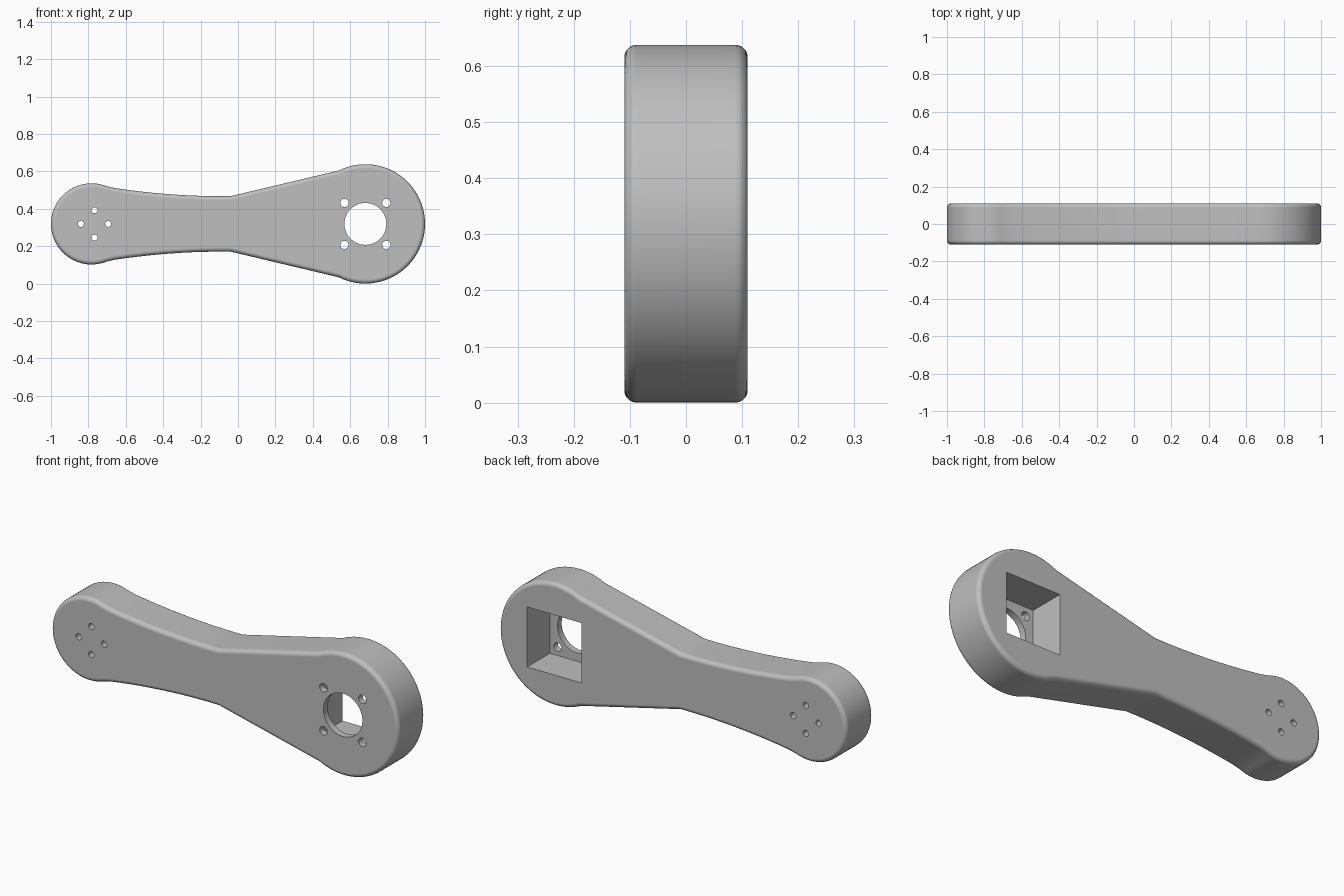
import bpy, bmesh, math
from mathutils import Matrix, Vector

cube = bpy.data.objects.get("Cube")
if cube:
    bpy.data.objects.remove(cube, do_unlink=True)

MID_Z = 0.319              # height of the arm's centre line
HALF = 0.11                # half thickness
BIG_X, BIG_R = 0.681, 0.319
SMALL_X, SMALL_R = -0.783, 0.217
HOLE_X = -0.767            # centre of the four small screw holes

grey = bpy.data.materials.new("satin grey")
grey.use_nodes = True
colour = (0.52, 0.52, 0.52, 1)
grey.diffuse_color = colour
grey.node_tree.nodes["Principled BSDF"].inputs["Base Color"].default_value = colour


def make_object(name, bm):
    bmesh.ops.recalc_face_normals(bm, faces=bm.faces)
    mesh = bpy.data.meshes.new(name)
    bm.to_mesh(mesh)
    bm.free()
    mesh.materials.append(grey)
    obj = bpy.data.objects.new(name, mesh)
    bpy.context.collection.objects.link(obj)
    return obj


def arc(cx, r, start, end, steps):
    return [(cx + r * math.cos(start + (end - start) * i / steps),
             r * math.sin(start + (end - start) * i / steps))
            for i in range(steps + 1)]


# Upper half of the outline, from the big end to the small end
big_join = math.acos(-0.143 / BIG_R)
small_join = math.acos(0.08 / SMALL_R)
upper = arc(BIG_X, BIG_R, 0, big_join, 28)
for i in range(13):
    x = -0.04 - 0.62 * i / 12
    upper.append((x, 0.148 + 0.05 * ((x + 0.08) / 0.62) ** 2))
upper += arc(SMALL_X, SMALL_R, small_join, math.pi, 24)
outline = upper + [(x, -h) for x, h in reversed(upper[1:-1])]

# Arm body: extruded outline with rounded rims
bm = bmesh.new()
front = bm.faces.new([bm.verts.new((x, -HALF, MID_Z + h)) for x, h in outline])
extruded = bmesh.ops.extrude_face_region(bm, geom=[front], use_keep_orig=True)
bmesh.ops.translate(bm, vec=(0, 2 * HALF, 0),
                    verts=[g for g in extruded["geom"] if isinstance(g, bmesh.types.BMVert)])
bmesh.ops.recalc_face_normals(bm, faces=bm.faces)
rims = [e for e in bm.edges if abs(e.verts[0].co.y - e.verts[1].co.y) < 1e-5]
bmesh.ops.bevel(bm, geom=rims, offset=0.022, segments=5, profile=0.5, affect='EDGES')
body = make_object("arm_body", bm)


def cut(cutter):
    cutter.hide_render = True
    mod = body.modifiers.new("cut", 'BOOLEAN')
    mod.operation = 'DIFFERENCE'
    mod.solver = 'EXACT'
    mod.object = cutter
    bpy.context.view_layer.objects.active = body
    bpy.ops.object.modifier_apply(modifier=mod.name)
    bpy.data.objects.remove(cutter, do_unlink=True)


def drill(x, z, radius, sides):
    bm = bmesh.new()
    bmesh.ops.create_cone(bm, cap_ends=True, segments=sides, radius1=radius,
                          radius2=radius, depth=1,
                          matrix=Matrix.Translation((x, 0, z)) @ Matrix.Rotation(math.pi / 2, 4, 'X'))
    cut(make_object("drill_cutter", bm))


# Square pocket, open at the back with a thin front wall
floor_y, top_y = -0.076, 0.3
bm = bmesh.new()
bmesh.ops.create_cube(bm, size=1, matrix=Matrix.Translation((BIG_X, (floor_y + top_y) / 2, MID_Z))
                      @ Matrix.Diagonal((0.312, top_y - floor_y, 0.312, 1)))
cut(make_object("pocket_cutter", bm))

# Shaft hole and its four screw holes
drill(BIG_X, MID_Z, 0.112, 48)
for sx in (-1, 1):
    for sz in (-1, 1):
        drill(BIG_X + sx * 0.112, MID_Z + sz * 0.112, 0.022, 24)

# Four through holes in the small end
for dx, dz in ((1, 0), (-1, 0), (0, 1), (0, -1)):
    drill(HOLE_X + dx * 0.073, MID_Z + dz * 0.073, 0.016, 20)

# Smooth shading with crisp hole edges and flat caps
body.select_set(True)
bpy.context.view_layer.objects.active = body
bpy.ops.object.shade_smooth_by_angle(angle=math.radians(35))
weighted = body.modifiers.new("flat caps", 'WEIGHTED_NORMAL')
weighted.keep_sharp = True
